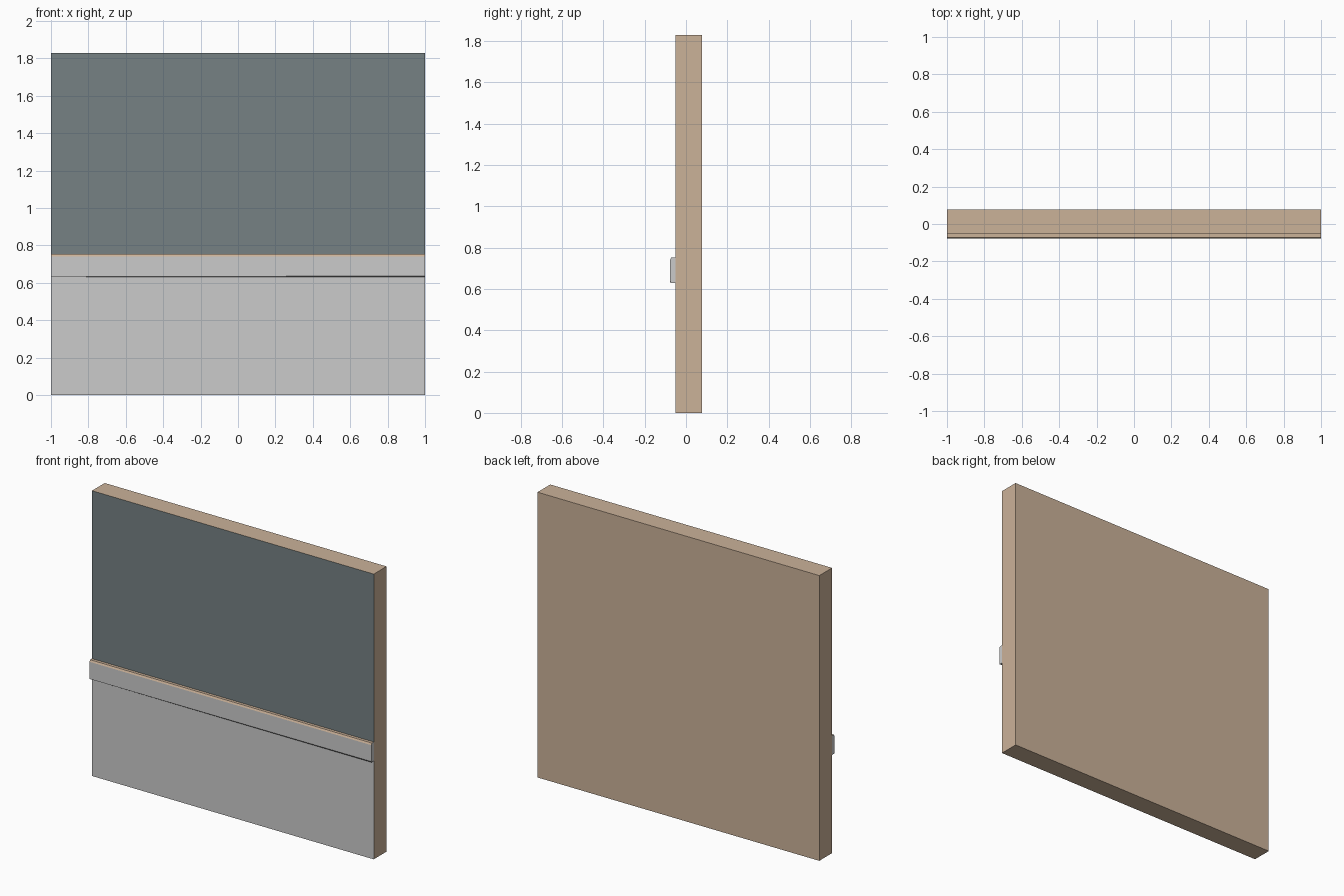
import bpy, bmesh

if "Cube" in bpy.data.objects:
    bpy.data.objects.remove(bpy.data.objects["Cube"])


def lin(c):
    c /= 255
    return c / 12.92 if c <= 0.04045 else ((c + 0.055) / 1.055) ** 2.4


def mat(name, rgb):
    m = bpy.data.materials.new(name)
    m.diffuse_color = (*[lin(c) for c in rgb], 1)
    m.use_nodes = True
    m.node_tree.nodes["Principled BSDF"].inputs["Base Color"].default_value = m.diffuse_color
    return m


WOOD = mat("beige_plaster", (203, 178, 153))
GREY = mat("light_grey_paint", (203, 203, 203))
SLATE = mat("slate_paint", (118, 129, 132))


def prism(name, left, right, mats, rule):
    """Loft a (y, z) profile from x=-1 to x=1, colour faces by rule."""
    bm = bmesh.new()
    a = [bm.verts.new((-1, y, z)) for y, z in left]
    b = [bm.verts.new((1, y, z)) for y, z in right]
    n = len(a)
    bm.faces.new(a)
    bm.faces.new(b[::-1])
    for i in range(n):
        j = (i + 1) % n
        bm.faces.new((a[i], b[i], b[j], a[j]))
    bmesh.ops.recalc_face_normals(bm, faces=bm.faces)
    bm.normal_update()
    for f in bm.faces:
        f.material_index = rule(f)
    me = bpy.data.meshes.new(name)
    bm.to_mesh(me)
    bm.free()
    for m in mats:
        me.materials.append(m)
    ob = bpy.data.objects.new(name, me)
    bpy.context.collection.objects.link(ob)
    return ob


FRONT, BACK, TOP, SPLIT = -0.052, 0.077, 1.83, 0.69


# Wall slab: front painted in two tones, split behind the rail
def wall_rule(f):
    if f.normal.y > -0.5:
        return 0
    return 2 if f.calc_center_median().z > SPLIT else 1


wall = [(FRONT, 0), (FRONT, SPLIT), (FRONT, TOP), (BACK, TOP), (BACK, 0)]
prism("wall", wall, wall, [WOOD, GREY, SLATE], wall_rule)


# Chair rail: chamfered strip with beige top, grey front, ends and underside
def rail_profile(low):
    return [(FRONT, 0.63), (-0.073, 0.63), (-0.077, 0.63 + low),
            (-0.077, 0.742), (-0.071, 0.753), (FRONT, 0.753)]


prism("chair_rail", rail_profile(0.002), rail_profile(0.007), [WOOD, GREY],
      lambda f: 0 if f.normal.z > 0.3 else 1)
